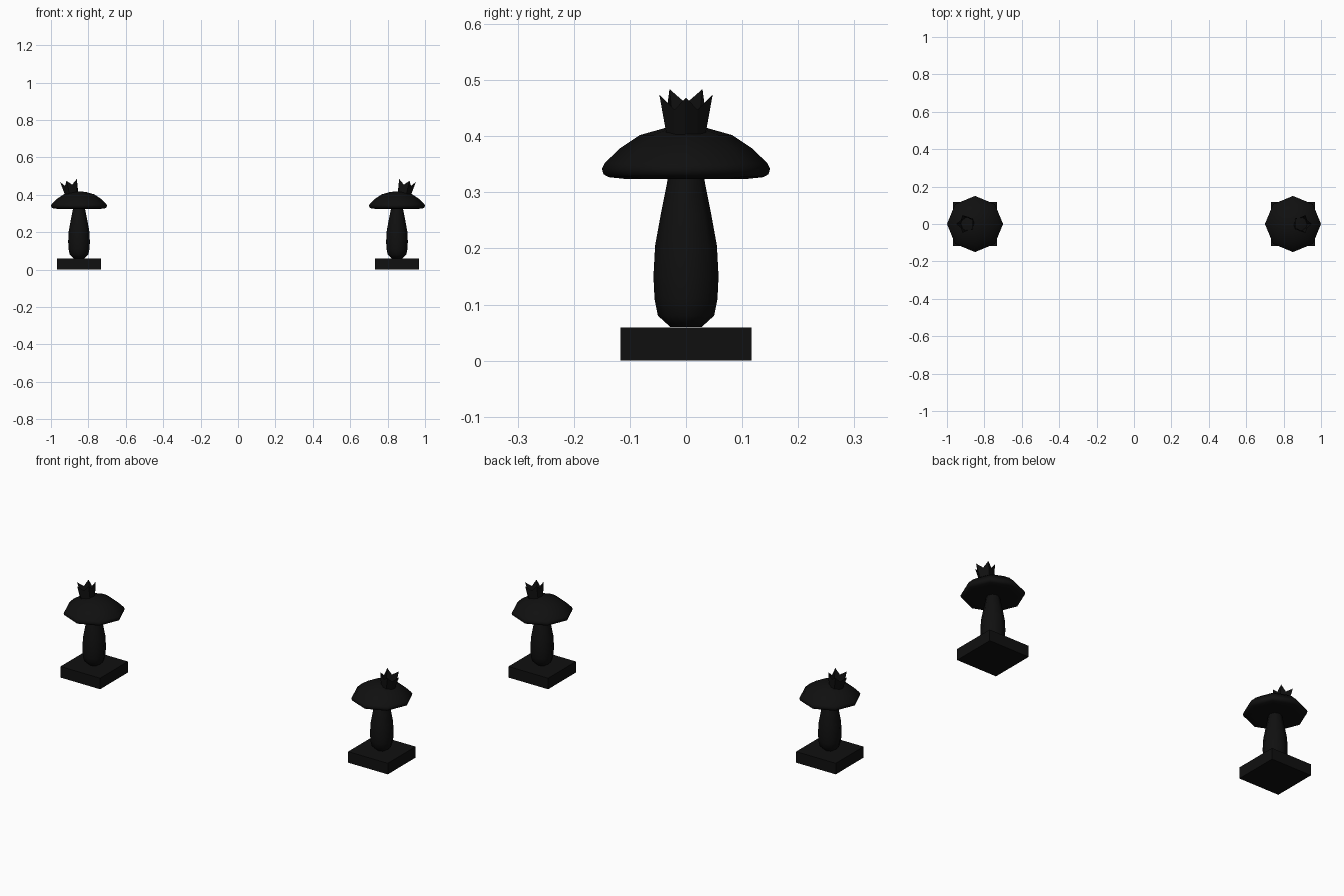
import bpy, bmesh, math
from mathutils import Matrix, Vector

if "Cube" in bpy.data.objects:
    bpy.data.objects.remove(bpy.data.objects["Cube"])

black = bpy.data.materials.new("soft black")
black.diffuse_color = (0.005, 0.005, 0.005, 1)
black.use_nodes = True
black.node_tree.nodes["Principled BSDF"].inputs["Base Color"].default_value = black.diffuse_color


def finish(name, bm, smooth=None):
    bmesh.ops.recalc_face_normals(bm, faces=bm.faces)
    mesh = bpy.data.meshes.new(name)
    bm.to_mesh(mesh)
    bm.free()
    mesh.materials.append(black)
    obj = bpy.data.objects.new(name, mesh)
    bpy.context.collection.objects.link(obj)
    if smooth:
        bpy.ops.object.select_all(action='DESELECT')
        obj.select_set(True)
        bpy.context.view_layer.objects.active = obj
        bpy.ops.object.shade_smooth_by_angle(angle=math.radians(smooth))
    return obj


def lathe(name, profile, cx, sides=8):
    """Closed turned solid from (radius, z) rings, corners on the axes."""
    bm = bmesh.new()
    rings = [[bm.verts.new((cx + r * math.cos(2 * math.pi * i / sides),
                            r * math.sin(2 * math.pi * i / sides), z))
              for i in range(sides)] for r, z in profile]
    for a, b in zip(rings, rings[1:]):
        for i in range(sides):
            j = (i + 1) % sides
            bm.faces.new((a[i], a[j], b[j], b[i]))
    bm.faces.new(rings[0])
    bm.faces.new(rings[-1])
    return finish(name, bm, 60)


def crown(name, side):
    """Open five-pointed crown, leaning outward."""
    bm = bmesh.new()
    place = (Matrix.Translation((side * 0.889, 0, 0.405))
             @ Matrix.Rotation(side * math.radians(10), 4, 'Y'))
    low, top = [], []
    for i in range(10):
        a = math.pi * i / 5 + (math.pi if side < 0 else 0)
        r, z = (0.05, 0.073) if i % 2 == 0 else (0.035, 0.048)
        c, s = math.cos(a), math.sin(a)
        low.append(bm.verts.new(place @ Vector((0.035 * c, 0.035 * s, -0.008))))
        top.append(bm.verts.new(place @ Vector((r * c, r * s, z))))
    for i in range(10):
        j = (i + 1) % 10
        bm.faces.new((low[i], low[j], top[j], top[i]))
    return finish(name, bm)


STEM = [(0.028, 0.06), (0.05, 0.08), (0.056, 0.11), (0.058, 0.15),
        (0.055, 0.205), (0.045, 0.26), (0.032, 0.326)]
CAP = [(0.03, 0.324), (0.11, 0.324), (0.138, 0.327), (0.147, 0.332),
       (0.15, 0.342), (0.145, 0.352), (0.118, 0.378), (0.082, 0.402),
       (0.036, 0.415), (0.012, 0.417)]

for label, side in (("left", -1), ("right", 1)):
    x = side * 0.85
    # square plinth
    bm = bmesh.new()
    bmesh.ops.create_cube(bm, size=1, matrix=Matrix.Translation((x, 0, 0.0295))
                          @ Matrix.Diagonal((0.234, 0.234, 0.059, 1)))
    finish(label + "_plinth", bm)
    # stem, cap and crown
    lathe(label + "_stem", STEM, x)
    lathe(label + "_cap", CAP, x)
    crown(label + "_crown", side)
